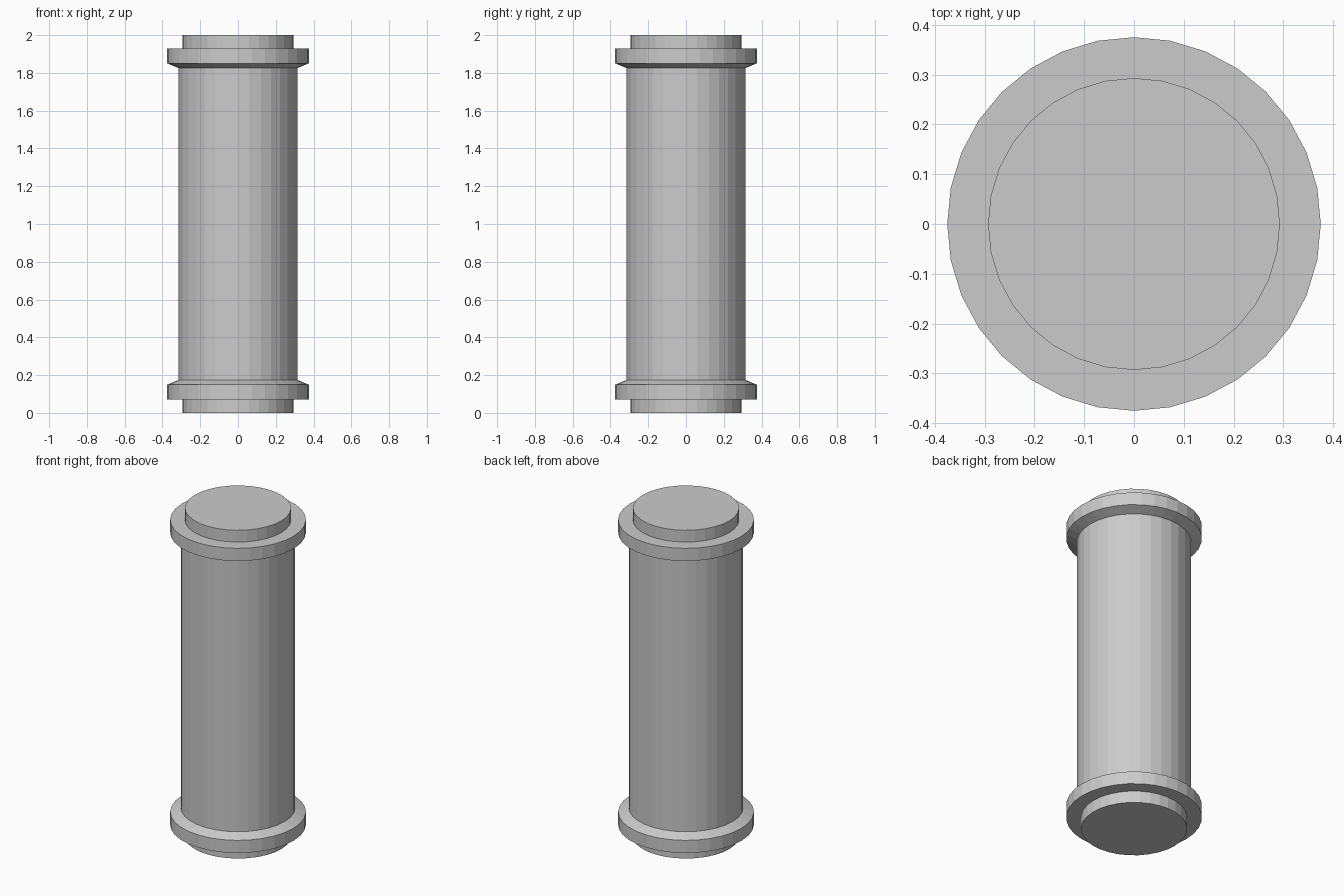
import bpy, bmesh, math

if "Cube" in bpy.data.objects:
    bpy.data.objects.remove(bpy.data.objects["Cube"])

SIDES = 32
grey = bpy.data.materials.new("light grey")
grey.diffuse_color = (0.6, 0.6, 0.6, 1)
grey.use_nodes = True
grey.node_tree.nodes["Principled BSDF"].inputs["Base Color"].default_value = grey.diffuse_color


def lathe(name, profile):
    """Closed solid of revolution from (radius, z) points, bottom to top."""
    bm = bmesh.new()
    rings = []
    for r, z in profile:
        rings.append([bm.verts.new((r * math.cos(2 * math.pi * i / SIDES),
                                    r * math.sin(2 * math.pi * i / SIDES), z))
                      for i in range(SIDES)])
    for lo, hi in zip(rings, rings[1:]):
        for i in range(SIDES):
            j = (i + 1) % SIDES
            bm.faces.new((lo[i], lo[j], hi[j], hi[i]))
    bm.faces.new(rings[0][::-1])
    bm.faces.new(rings[-1])
    mesh = bpy.data.meshes.new(name)
    bm.to_mesh(mesh)
    bm.free()
    mesh.materials.append(grey)
    obj = bpy.data.objects.new(name, mesh)
    bpy.context.collection.objects.link(obj)
    return obj


# One end, from the outer plug through the flange and its chamfer to the tube
END, FLANGE, TUBE = 0.293, 0.375, 0.316
half = [(END, 0), (END, 0.072), (FLANGE, 0.072), (FLANGE, 0.149), (TUBE, 0.174)]

# Whole cylinder: the end profile mirrored about mid height
lathe("flanged_cylinder", half + [(r, 2 - z) for r, z in reversed(half)])
